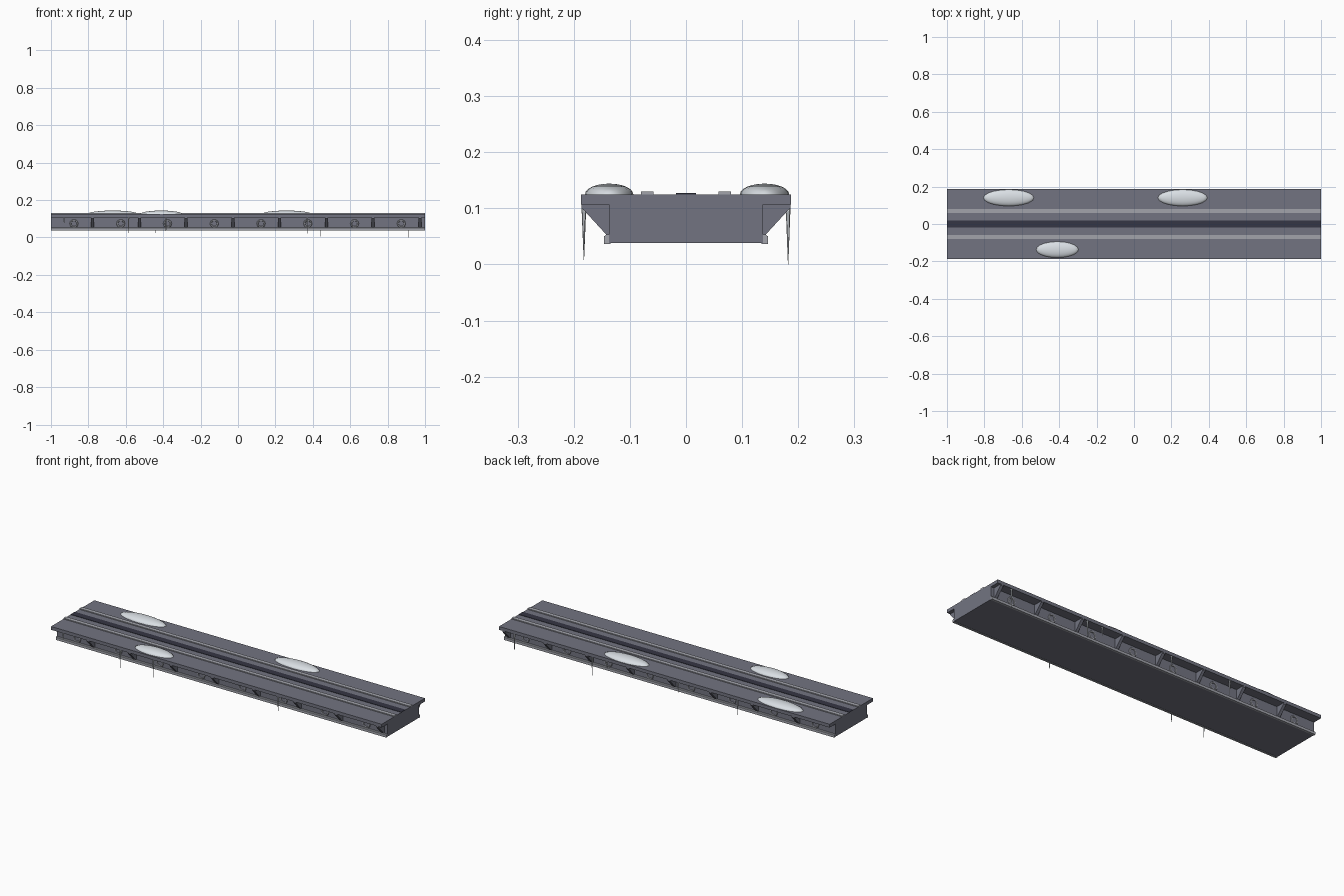
import bpy, bmesh, math
from mathutils import Matrix

cube = bpy.data.objects.get("Cube")
if cube:
    bpy.data.objects.remove(cube)


def material(name, rgb):
    m = bpy.data.materials.new(name)
    m.use_nodes = True
    m.diffuse_color = (*rgb, 1)
    m.node_tree.nodes["Principled BSDF"].inputs["Base Color"].default_value = (*rgb, 1)
    return m


CONCRETE = material("blue grey concrete", (0.17, 0.175, 0.22))
STEEL = material("light steel", (0.36, 0.37, 0.41))
DARK = material("dark strip", (0.036, 0.037, 0.058))
SNOW = material("snow", (0.70, 0.74, 0.78))


def finish(name, bm, mat, smooth=False):
    bmesh.ops.recalc_face_normals(bm, faces=bm.faces)
    mesh = bpy.data.meshes.new(name)
    bm.to_mesh(mesh)
    bm.free()
    mesh.materials.append(mat)
    for p in mesh.polygons:
        p.use_smooth = smooth
    ob = bpy.data.objects.new(name, mesh)
    bpy.context.collection.objects.link(ob)
    return ob


def extrude_x(name, profile, x0, x1, mat):
    """Solid with a (y, z) outline running from x0 to x1."""
    bm = bmesh.new()
    face = bm.faces.new([bm.verts.new((x0, y, z)) for y, z in profile])
    new = bmesh.ops.extrude_face_region(bm, geom=[face])["geom"]
    bmesh.ops.translate(bm, vec=(x1 - x0, 0, 0),
                        verts=[v for v in new if isinstance(v, bmesh.types.BMVert)])
    return finish(name, bm, mat)


def rect(y, half, z0, z1):
    return [(y - half, z0), (y + half, z0), (y + half, z1), (y - half, z1)]


# Girder and overhanging deck as one T-shaped section
half = [(0.137, 0.038), (0.137, 0.107), (0.187, 0.107), (0.187, 0.125)]
extrude_x("deck_girder", half + [(-y, z) for y, z in reversed(half)], -1, 1, CONCRETE)

# Running strips on the deck
extrude_x("centre_strip", rect(0, 0.018, 0.124, 0.127), -1, 1, DARK)

for side, s in (("front", -1), ("back", 1)):
    extrude_x(side + "_rail", rect(s * 0.069, 0.011, 0.124, 0.130), -1, 1, STEEL)

    # Chamfered ledge along the foot of the girder
    ledge = [(0.135, 0.036), (0.146, 0.036), (0.146, 0.050), (0.142, 0.053), (0.135, 0.053)]
    extrude_x(side + "_ledge", [(s * y, z) for y, z in ledge], -1, 1, STEEL)

    gusset = [(0.136, 0.108), (0.186, 0.108), (0.186, 0.101), (0.142, 0.053), (0.136, 0.053)]
    for i in range(8):
        # Triangular gusset under the overhang
        x = -0.777 + 0.25 * i
        extrude_x(f"{side}_gusset_{i + 1}", [(s * y, z) for y, z in gusset],
                  x - 0.008, x + 0.008, CONCRETE)

        # Raised ring on the girder wall between the gussets
        bm = bmesh.new()
        n = 10
        loops = []
        for k in range(n):
            a = math.tau * k / n
            c, d = math.cos(a), math.sin(a)
            loops.append([bm.verts.new((x - 0.1 + r * c, s * y, 0.074 + r * d))
                          for r, y in ((0.024, 0.136), (0.021, 0.141), (0.016, 0.141), (0.014, 0.136))])
        for k in range(n):
            a, b = loops[k], loops[(k + 1) % n]
            for j in range(4):
                bm.faces.new((a[j], a[(j + 1) % 4], b[(j + 1) % 4], b[j]))
        finish(f"{side}_ring_{i + 1}", bm, STEEL)

# Snow drifts: flattened domes on the deck
for i, (x, y, rx, ry) in enumerate([(-0.67, 0.14, 0.135, 0.044),
                                    (0.26, 0.14, 0.132, 0.044),
                                    (-0.41, -0.137, 0.113, 0.043)]):
    bm = bmesh.new()
    bmesh.ops.create_uvsphere(bm, u_segments=20, v_segments=12, radius=1)
    low = [v for v in bm.verts if v.co.z < -0.01]
    bmesh.ops.delete(bm, geom=low, context="VERTS")
    bmesh.ops.holes_fill(bm, edges=bm.edges, sides=0)
    bmesh.ops.transform(bm, verts=bm.verts,
                        matrix=Matrix.Translation((x, y, 0.125)) @ Matrix.Diagonal((rx, ry, 0.019, 1)))
    drift = finish(f"snow_drift_{i + 1}", bm, SNOW, smooth=True)
    drift.data.polygons.foreach_set("use_smooth", [p.normal.z > -0.9 for p in drift.data.polygons])

# Icicles hanging below the deck edges: x, side, tip height
icicles = [(-0.93, -1, 0.07), (-0.585, -1, 0.008), (-0.385, -1, 0.008), (0.37, -1, 0.02),
           (0.91, 1, 0.0), (0.44, 1, 0.005), (0.35, 1, 0.06), (-0.08, 1, 0.05), (-0.44, 1, 0.025)]
for i, (x, s, tip) in enumerate(icicles):
    bm = bmesh.new()
    length = 0.108 - tip
    bmesh.ops.create_cone(bm, cap_ends=True, segments=6, radius1=0.0004,
                          radius2=0.0045, depth=length)
    bmesh.ops.transform(bm, verts=bm.verts,
                        matrix=Matrix.Translation((x, s * 0.182, tip + length / 2)))
    finish(f"icicle_{i + 1}", bm, SNOW)
